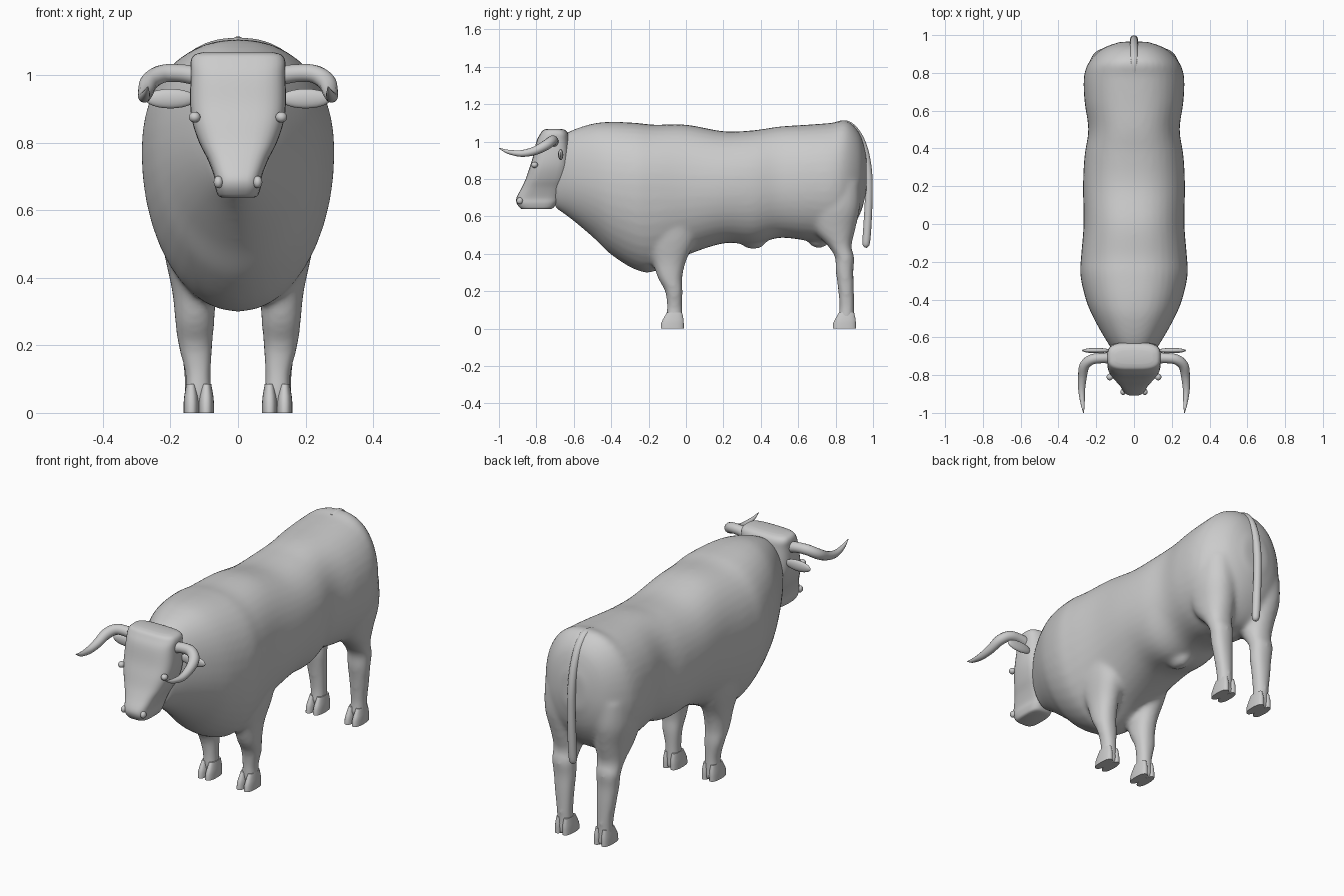
import bpy, bmesh, math
from mathutils import Vector

if "Cube" in bpy.data.objects:
    bpy.data.objects.remove(bpy.data.objects["Cube"])


def spline(rows, n):
    """Catmull-Rom interpolation of tuples of numbers."""
    out = []
    for i in range(len(rows) - 1):
        p = [rows[max(0, min(len(rows) - 1, i + k))] for k in (-1, 0, 1, 2)]
        for j in range(n):
            t = j / n
            out.append([0.5 * (2 * b + (c - a) * t + (2 * a - 5 * b + 4 * c - d) * t * t
                               + (3 * b - a - 3 * c + d) * t ** 3) for a, b, c, d in zip(*p)])
    return out + [list(rows[-1])]


def spow(v, e):
    return math.copysign(abs(v) ** e, v)


def upright_ring(y, w, zt, zm, zb, eb, n=40):
    """Egg-shaped section across the body."""
    pts = []
    for i in range(n):
        c, s = math.cos(2 * math.pi * i / n), math.sin(2 * math.pi * i / n)
        e = 0.85 if s > 0 else eb
        pts.append((w * spow(c, e), y, zm + (zt - zm) * spow(s, 0.9) if s > 0 else zm + (zm - zb) * s))
    return pts


def flat_ring(z, x0, x1, y0, y1, e, n=32):
    """Horizontal rounded section."""
    return [((x0 + x1) / 2 + (x1 - x0) / 2 * spow(math.cos(2 * math.pi * i / n), e),
             (y0 + y1) / 2 + (y1 - y0) / 2 * spow(math.sin(2 * math.pi * i / n), e), z) for i in range(n)]


def loft(bm, rings, side=1):
    rows = [[bm.verts.new((x * side, y, z)) for x, y, z in r] for r in rings]
    n = len(rows[0])
    for a, b in zip(rows, rows[1:]):
        for i in range(n):
            bm.faces.new((a[i], a[(i + 1) % n], b[(i + 1) % n], b[i]))
    bm.faces.new(rows[0])
    bm.faces.new(rows[-1])


def finish(name, bm, angle=50):
    bmesh.ops.recalc_face_normals(bm, faces=bm.faces)
    me = bpy.data.meshes.new(name)
    bm.to_mesh(me)
    bm.free()
    ob = bpy.data.objects.new(name, me)
    bpy.context.collection.objects.link(ob)
    bpy.ops.object.select_all(action='DESELECT')
    ob.select_set(True)
    bpy.context.view_layer.objects.active = ob
    bpy.ops.object.shade_smooth_by_angle(angle=math.radians(angle))
    return ob


def blob(bm, centre, radii):
    vs = bmesh.ops.create_uvsphere(bm, u_segments=20, v_segments=12, radius=1)['verts']
    for v in vs:
        v.co = Vector(c + r * k for c, r, k in zip(centre, radii, v.co))


def tube(name, pts):
    """Tapered round tube through (x, y, z, radius) points."""
    cu = bpy.data.curves.new(name, 'CURVE')
    cu.dimensions, cu.bevel_depth, cu.bevel_resolution, cu.use_fill_caps = '3D', 1, 5, True
    rows = spline(pts, 6)
    sp = cu.splines.new('POLY')
    sp.points.add(len(rows) - 1)
    for p, (x, y, z, r) in zip(sp.points, rows):
        p.co, p.radius = (x, y, z, 1), max(r, 0.002)
    ob = bpy.data.objects.new(name, cu)
    bpy.context.collection.objects.link(ob)
    bpy.ops.object.select_all(action='DESELECT')
    ob.select_set(True)
    bpy.context.view_layer.objects.active = ob
    bpy.ops.object.convert(target='MESH')
    bpy.ops.object.shade_smooth_by_angle(angle=math.radians(50))


# torso: y, half width, top, widest height, bottom, lower exponent
TORSO = [(-0.70, .09, 1.00, .82, .645, 1), (-0.62, .145, 1.055, .82, .59, 1.05),
         (-0.5, .213, 1.095, .80, .49, 1.1), (-0.4, .255, 1.105, .78, .395, 1.05),
         (-0.27, .284, 1.10, .77, .315, 1), (-0.17, .28, 1.09, .77, .305, .95),
         (0.0, .267, 1.09, .76, .39, .9), (.2, .27, 1.055, .76, .455, .85),
         (.36, .262, 1.06, .76, .45, .85), (.5, .242, 1.08, .77, .485, .85),
         (.65, .262, 1.09, .78, .47, .85), (.78, .265, 1.10, .78, .46, .9),
         (.86, .236, 1.11, .79, .50, .9), (.93, .165, 1.04, .80, .61, .9),
         (.965, .07, .92, .82, .73, 1)]
# legs: z, inner x, outer x, front y, back y
FRONT = [(.0, .085, .15, -.095, -.012), (.06, .08, .155, -.105, -.018), (.12, .08, .157, -.102, -.02),
         (.2, .075, .177, -.112, -.018), (.27, .07, .186, -.15, -.02), (.36, .065, .195, -.18, .0),
         (.48, .06, .22, -.22, .05), (.62, .08, .24, -.18, .05)]
HIND = [(.0, .085, .15, .825, .903), (.06, .08, .157, .815, .9), (.12, .08, .16, .82, .9),
        (.22, .075, .175, .812, .898), (.31, .07, .187, .80, .895), (.38, .068, .195, .797, .9),
        (.44, .06, .2, .76, .885), (.53, .045, .22, .68, .905), (.65, .04, .245, .65, .93),
        (.78, .05, .24, .68, .93)]

bm = bmesh.new()
loft(bm, [upright_ring(*r) for r in spline(TORSO, 6)])
for s in (1, -1):
    for leg in (FRONT, HIND):
        loft(bm, [flat_ring(*r, .9) for r in spline(leg, 5)], s)
blob(bm, (0, .36, .47), (.05, .07, .045))
blob(bm, (0, .71, .48), (.05, .06, .05))
body = finish("body_and_legs", bm)
mod = body.modifiers.new("blend", 'REMESH')
mod.mode, mod.voxel_size, mod.use_smooth_shade = 'VOXEL', 0.012, True
mod = body.modifiers.new("soften", 'SMOOTH')
mod.factor, mod.iterations = 0.5, 10

# cloven hooves: two toes per foot
bm = bmesh.new()
for s in (1, -1):
    for y in (-.135, .785):
        for x in (.071, .115):
            toe = [(0, x, x + .046, y, y + .123), (.028, x, x + .046, y + .002, y + .123),
                   (.05, x + .002, x + .044, y + .012, y + .122), (.085, x + .008, x + .038, y + .032, y + .114)]
            loft(bm, [flat_ring(*r, .85) for r in toe], s)
finish("hooves", bm)

# head: z, half width, front y, back y
HEAD = [(.638, .05, -.875, -.73), (.645, .06, -.888, -.71), (.67, .068, -.905, -.69), (.70, .071, -.906, -.67),
        (.75, .09, -.88, -.65), (.80, .115, -.857, -.63), (.86, .135, -.837, -.62), (.92, .142, -.818, -.62),
        (1.0, .14, -.80, -.625), (1.04, .14, -.78, -.63), (1.06, .128, -.765, -.645), (1.068, .1, -.74, -.67)]
bm = bmesh.new()
loft(bm, [flat_ring(z, -w, w, a, b, .6) for z, w, a, b in spline(HEAD, 4)])
finish("head", bm)

# ears, eyes and nostrils
for name, centre, radii in (("ears", (.2, -.67, .93), (.075, .014, .029)),
                            ("eyes", (.128, -.81, .875), (.017, .018, .016)),
                            ("nostril_rims", (.058, -.889, .683), (.014, .017, .018))):
    bm = bmesh.new()
    for s in (1, -1):
        blob(bm, (centre[0] * s, centre[1], centre[2]), radii)
    finish(name, bm)

# horns and tail
for s, side in ((1, "left"), (-1, "right")):
    tube(side + "_horn", [(.11 * s, -.71, .995, .03), (.17 * s, -.71, 1.005, .027), (.225 * s, -.718, 1.003, .027),
                          (.262 * s, -.75, .98, .027), (.273 * s, -.81, .95, .023), (.277 * s, -.88, .936, .018),
                          (.272 * s, -.95, .945, .011), (.267 * s, -1.0, .965, .002)])
tube("tail", [(0, .80, 1.085, .02), (0, .86, 1.088, .024), (0, .915, 1.04, .022), (0, .955, .95, .021),
              (0, .975, .83, .021), (0, .977, .70, .021), (0, .97, .55, .022), (0, .963, .455, .02),
              (0, .962, .432, .005)])
